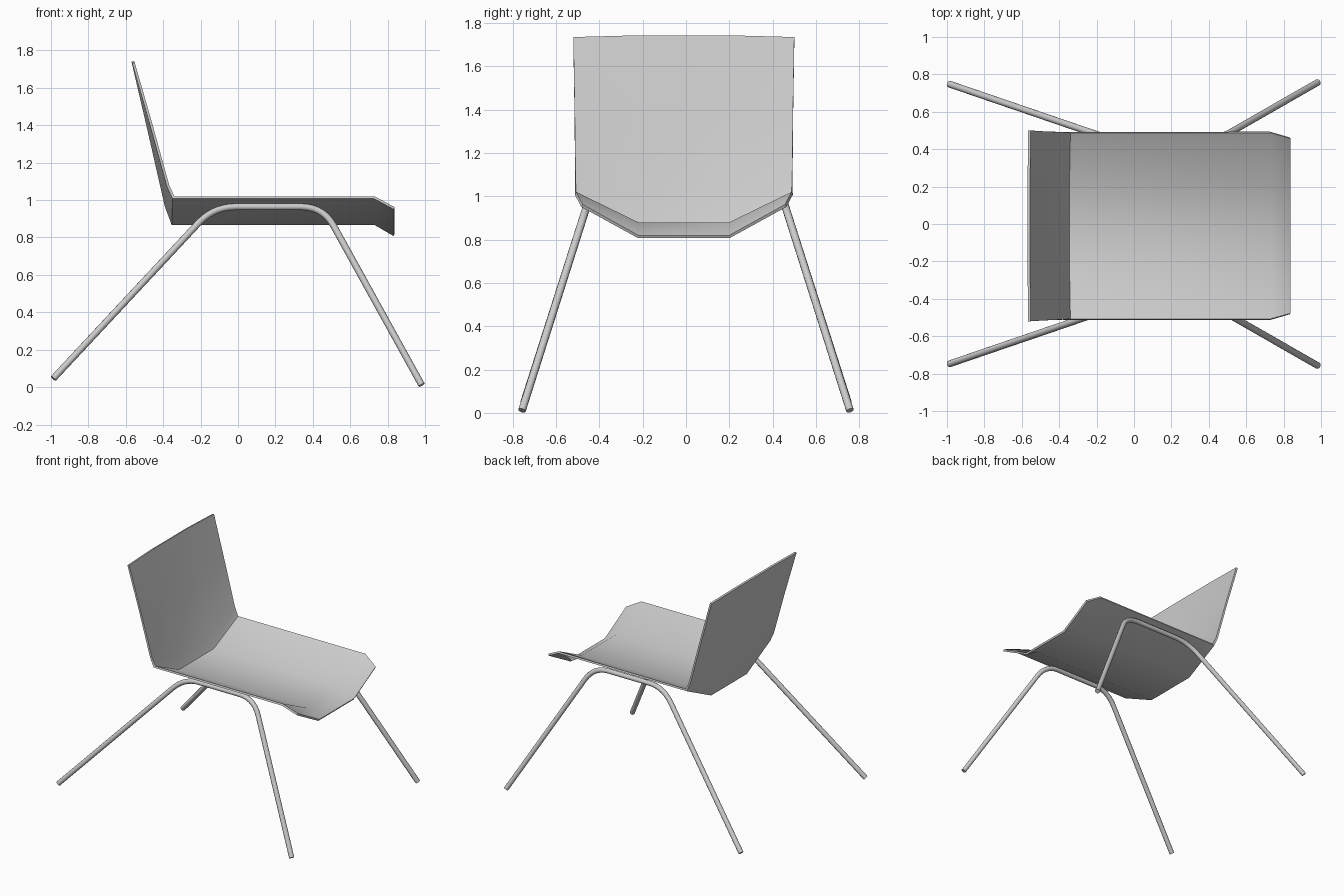
import bpy, math
from mathutils import Vector

if "Cube" in bpy.data.objects:
    bpy.data.objects.remove(bpy.data.objects["Cube"])


def finish(obj, angle):
    """Apply modifiers / curve bevel and shade smooth with crisp edges."""
    bpy.ops.object.select_all(action='DESELECT')
    obj.select_set(True)
    bpy.context.view_layer.objects.active = obj
    bpy.ops.object.convert(target='MESH')
    bpy.ops.object.shade_smooth_by_angle(angle=math.radians(angle))


# Seat shell: rows from front lip to top of backrest
# (half width, edge x, edge z, centre x, centre z), upper/inner surface
ROWS = [
    (0.467, 0.838, 0.962, 0.838, 0.820),
    (0.497, 0.730, 1.020, 0.735, 0.880),
    (0.497, -0.340, 1.020, -0.345, 0.880),
    (0.500, -0.368, 1.080, -0.378, 0.970),
    (0.504, -0.456, 1.400, -0.476, 1.400),
    (0.510, -0.552, 1.735, -0.556, 1.743),
]
verts = []
for half, ex, ez, cx, cz in ROWS:
    verts += [(ex, -0.01 - half, ez), (cx, -0.22, cz),
              (cx, 0.20, cz), (ex, -0.01 + half, ez)]
faces = [(4 * i + j, 4 * i + j + 1, 4 * i + j + 5, 4 * i + j + 4)
         for i in range(len(ROWS) - 1) for j in range(3)]
mesh = bpy.data.meshes.new("seat_shell")
mesh.from_pydata(verts, [], faces)
shell = bpy.data.objects.new("seat_shell", mesh)
bpy.context.collection.objects.link(shell)
solid = shell.modifiers.new("thickness", 'SOLIDIFY')
solid.thickness = 0.014
solid.offset = -1
solid.use_even_offset = True
finish(shell, 50)


# Leg frames: one bent tube per side, splayed outwards
def rounded_path(points, reach, steps=7):
    """Polyline with its inner corners rounded off."""
    path = [points[0]]
    for a, b, c in zip(points, points[1:], points[2:]):
        p = b + (a - b).normalized() * reach
        q = b + (c - b).normalized() * reach
        for k in range(steps + 1):
            t = k / steps
            path.append(p * (1 - t) ** 2 + b * 2 * t * (1 - t) + q * t * t)
    return path + [points[-1]]


for side, label in ((-1, "near"), (1, "far")):
    corners = [Vector((-0.987, side * 0.748, 0.046)),
               Vector((-0.130, side * 0.455, 0.964)),
               Vector((0.455, side * 0.455, 0.964)),
               Vector((0.982, side * 0.757, 0.011))]
    path = rounded_path(corners, 0.12)
    curve = bpy.data.curves.new("leg_frame_" + label, 'CURVE')
    curve.dimensions = '3D'
    curve.bevel_depth = 0.018
    curve.bevel_resolution = 3
    curve.use_fill_caps = True
    spline = curve.splines.new('POLY')
    spline.points.add(len(path) - 1)
    for pt, co in zip(spline.points, path):
        pt.co = (*co, 1)
    leg = bpy.data.objects.new("leg_frame_" + label, curve)
    bpy.context.collection.objects.link(leg)
    finish(leg, 50)
